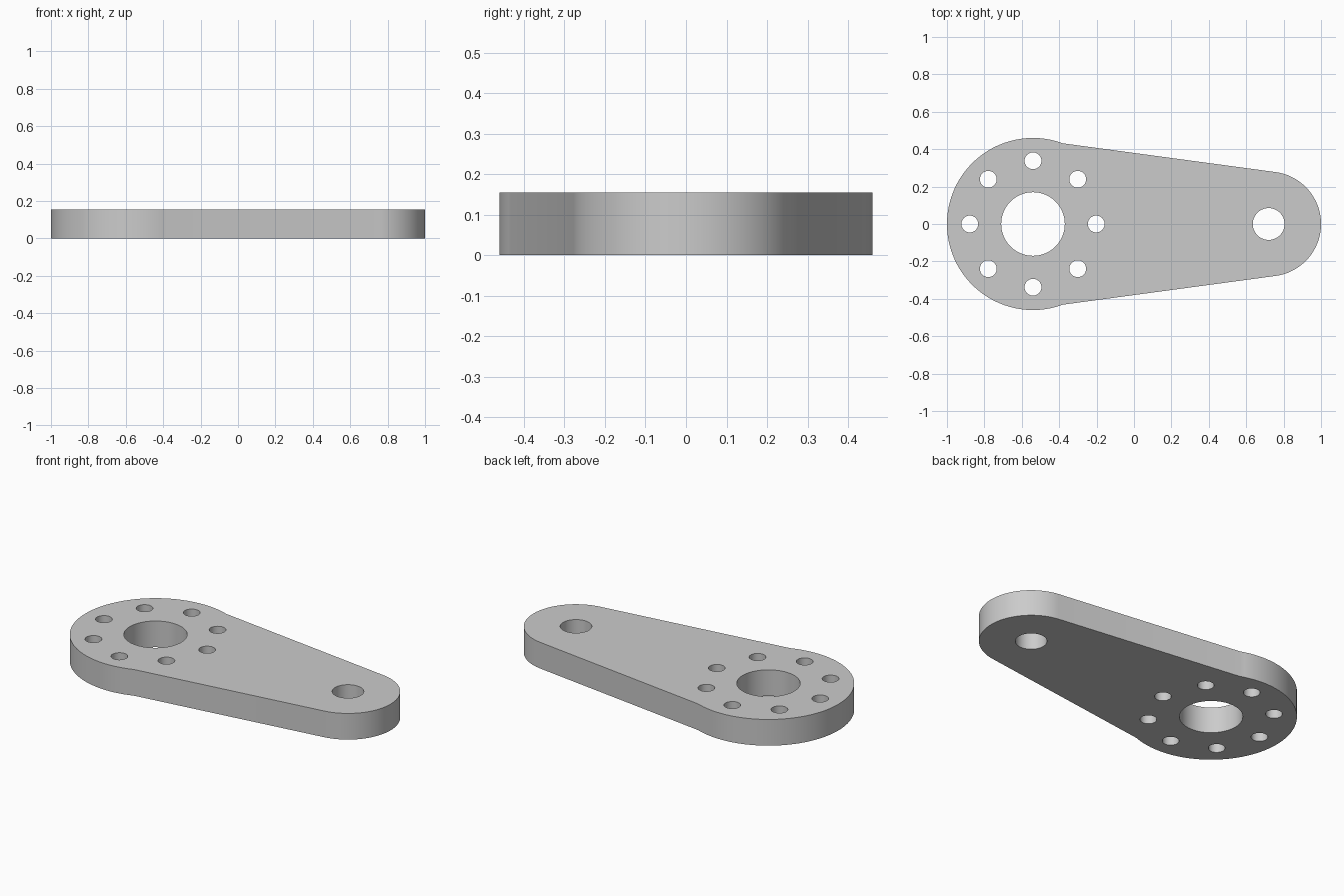
import bpy, bmesh, math

if "Cube" in bpy.data.objects:
    bpy.data.objects.remove(bpy.data.objects["Cube"])

HEIGHT = 0.155
BIG, BIG_R = -0.54, 0.46        # large end centre x and radius
SMALL, SMALL_R = 0.72, 0.28     # small end centre x and radius


def arc(cx, cy, r, start, end, n):
    """Points along an arc, both ends included (degrees)."""
    return [(cx + r * math.cos(math.radians(start + (end - start) * i / n)),
             cy + r * math.sin(math.radians(start + (end - start) * i / n)))
            for i in range(n + 1)]


def circle(cx, cy, r, n):
    return arc(cx, cy, r, 0, 360, n)[:-1]


# Outer outline: two rounded ends joined by straight tapering sides
outline = (arc(SMALL, 0, SMALL_R, -82, 82, 48)
           + arc(BIG, 0, BIG_R, 69.6, 290.4, 72))

# Shaft bore, pin hole and ring of bolt holes
loops = [outline, circle(BIG, 0, 0.17, 64), circle(SMALL, 0, 0.085, 48)]
for k in range(8):
    a = k * math.pi / 4
    loops.append(circle(BIG + 0.338 * math.cos(a), 0.338 * math.sin(a), 0.045, 32))

# Fill the profile and extrude it into a plate
bm = bmesh.new()
edges = []
for pts in loops:
    vs = [bm.verts.new((x, y, 0)) for x, y in pts]
    edges += [bm.edges.new((vs[i - 1], vs[i])) for i in range(len(vs))]
bmesh.ops.triangle_fill(bm, edges=edges, use_beauty=True, use_dissolve=False,
                        normal=(0, 0, 1))
ext = bmesh.ops.extrude_face_region(bm, geom=bm.faces[:], use_keep_orig=True)
top = [g for g in ext["geom"] if isinstance(g, bmesh.types.BMVert)]
bmesh.ops.translate(bm, verts=top, vec=(0, 0, HEIGHT))
bmesh.ops.recalc_face_normals(bm, faces=bm.faces[:])

mesh = bpy.data.meshes.new("lever_plate")
bm.to_mesh(mesh)
bm.free()
plate = bpy.data.objects.new("lever_plate", mesh)
bpy.context.collection.objects.link(plate)

grey = bpy.data.materials.new("plain grey")
grey.diffuse_color = (0.6, 0.6, 0.6, 1)
grey.use_nodes = True
grey.node_tree.nodes["Principled BSDF"].inputs["Base Color"].default_value = grey.diffuse_color
mesh.materials.append(grey)

# Smooth curved walls, sharp rims
bpy.context.view_layer.objects.active = plate
plate.select_set(True)
bpy.ops.object.shade_smooth_by_angle(angle=math.radians(30))
